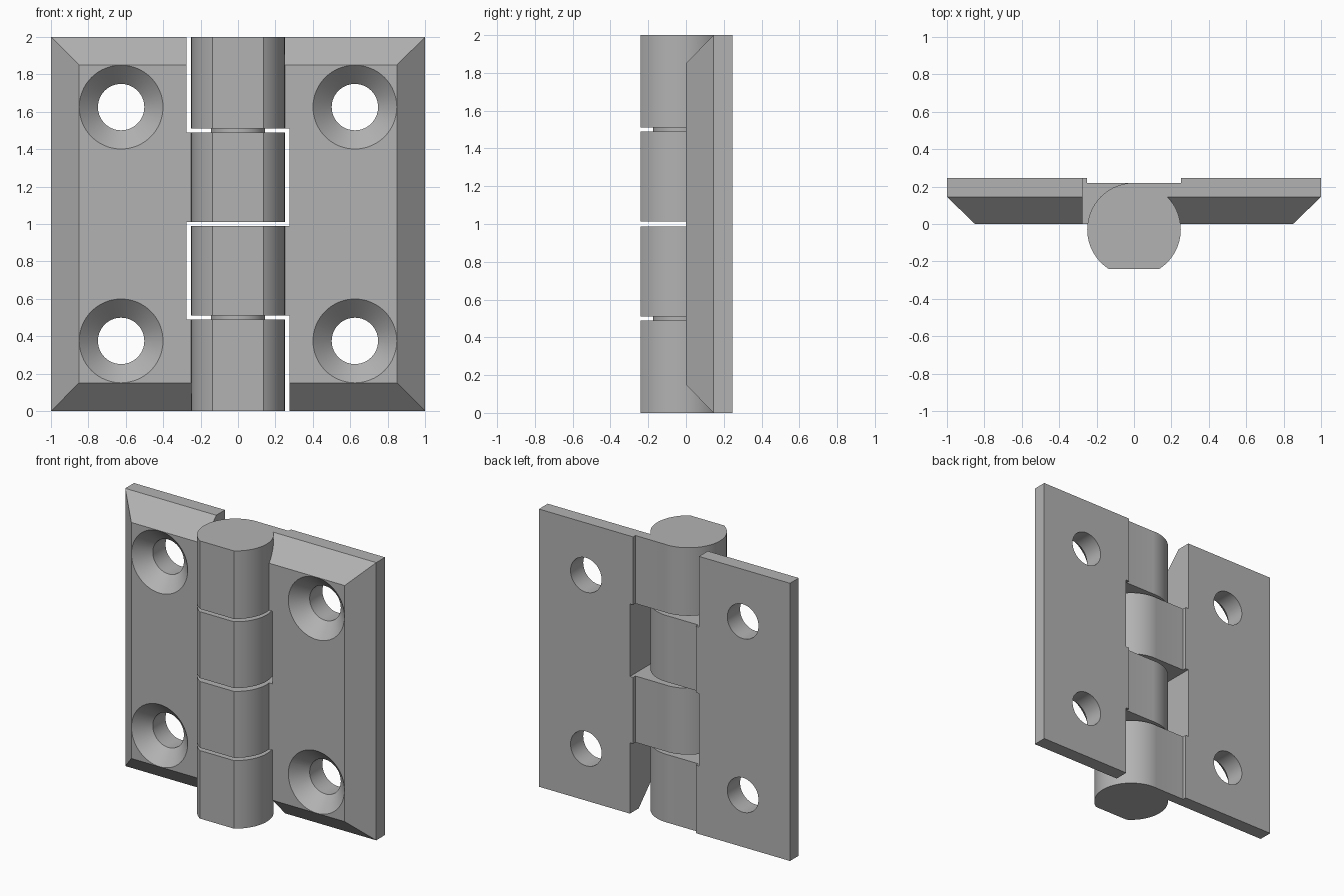
import bpy, bmesh, math

if "Cube" in bpy.data.objects:
    bpy.data.objects.remove(bpy.data.objects["Cube"])

metal = bpy.data.materials.new("grey metal")
metal.diffuse_color = (0.45, 0.45, 0.45, 1)
metal.use_nodes = True
metal.node_tree.nodes["Principled BSDF"].inputs["Base Color"].default_value = metal.diffuse_color


def make(name, bm):
    bmesh.ops.recalc_face_normals(bm, faces=bm.faces)
    mesh = bpy.data.meshes.new(name)
    bm.to_mesh(mesh)
    bm.free()
    mesh.materials.append(metal)
    ob = bpy.data.objects.new(name, mesh)
    bpy.context.collection.objects.link(ob)
    return ob


def loft(name, rings):
    """Closed solid through rings with equal point counts."""
    bm = bmesh.new()
    loops = [[bm.verts.new(p) for p in ring] for ring in rings]
    n = len(loops[0])
    for a, b in zip(loops, loops[1:]):
        for i in range(n):
            j = (i + 1) % n
            bm.faces.new((a[i], a[j], b[j], b[i]))
    bm.faces.new(loops[0])
    bm.faces.new(loops[-1])
    return make(name, bm)


def rect(x0, x1, z0, z1, y):
    return [(x0, y, z0), (x1, y, z0), (x1, y, z1), (x0, y, z1)]


def box(x0, x1, y0, y1, z0, z1):
    return loft("cutter", [rect(x0, x1, z0, z1, y0), rect(x0, x1, z0, z1, y1)])


def prism(name, outline, z0, z1):
    return loft(name, [[(x, y, z) for x, y in outline] for z in (z0, z1)])


def boolean(ob, other, op):
    mod = ob.modifiers.new(op, 'BOOLEAN')
    mod.operation, mod.object, mod.solver = op, other, 'EXACT'
    bpy.context.view_layer.objects.active = ob
    bpy.ops.object.modifier_apply(modifier=mod.name)
    bpy.data.objects.remove(other, do_unlink=True)


def smooth(ob):
    bpy.ops.object.select_all(action='DESELECT')
    ob.select_set(True)
    bpy.context.view_layer.objects.active = ob
    bpy.ops.object.shade_smooth_by_angle(angle=math.radians(20))


# Barrel outline: round with a flat front
R, CY = 0.25, -0.03
start = math.asin(-0.21 / R)
sweep = math.pi - 2 * start
barrel = [(R * math.cos(start + sweep * i / 72), CY + R * math.sin(start + sweep * i / 72))
          for i in range(73)]


def leaf(name, s, knuckles, notches):
    # Plate with chamfered front, reaching into the barrel
    x0 = 0.01 * s
    ob = loft(name, [rect(x0, 0.85 * s, 0.15, 1.85, 0),
                     rect(x0, s, 0, 2, 0.145),
                     rect(x0, s, 0, 2, 0.245)])
    # Shallow step behind the barrel, then clearance for the other leaf
    boolean(ob, box(-0.1 * s, 0.25 * s, 0.219, 0.4, -0.1, 2.1), 'DIFFERENCE')
    for z0, z1 in notches:
        boolean(ob, box(-0.1 * s, 0.275 * s, -0.4, 0.4, z0, z1), 'DIFFERENCE')
    # Knuckles
    for z0, z1 in knuckles:
        boolean(ob, prism("knuckle", barrel, z0, z1), 'UNION')
    # Countersunk screw holes
    for z in (0.375, 1.625):
        rings = [[(0.625 * s + r * math.cos(math.tau * i / 64), y,
                   z + r * math.sin(math.tau * i / 64)) for i in range(64)]
                 for r, y in ((0.244, -0.02), (0.124, 0.1), (0.124, 0.3))]
        boolean(ob, loft("cutter", rings), 'DIFFERENCE')
    smooth(ob)


leaf("right_leaf", 1, [(0.51, 0.988), (1.51, 2)], [(-0.1, 0.51), (0.988, 1.51)])
leaf("left_leaf", -1, [(0, 0.49), (1.012, 1.49)], [(0.49, 1.012), (1.49, 2.1)])

# Pin showing in the gaps between knuckles
for label, z in (("lower_pin", 0.5), ("upper_pin", 1.5)):
    circle = [(0.145 * math.cos(math.tau * i / 48), CY + 0.145 * math.sin(math.tau * i / 48))
              for i in range(48)]
    smooth(prism(label, circle, z - 0.012, z + 0.012))
